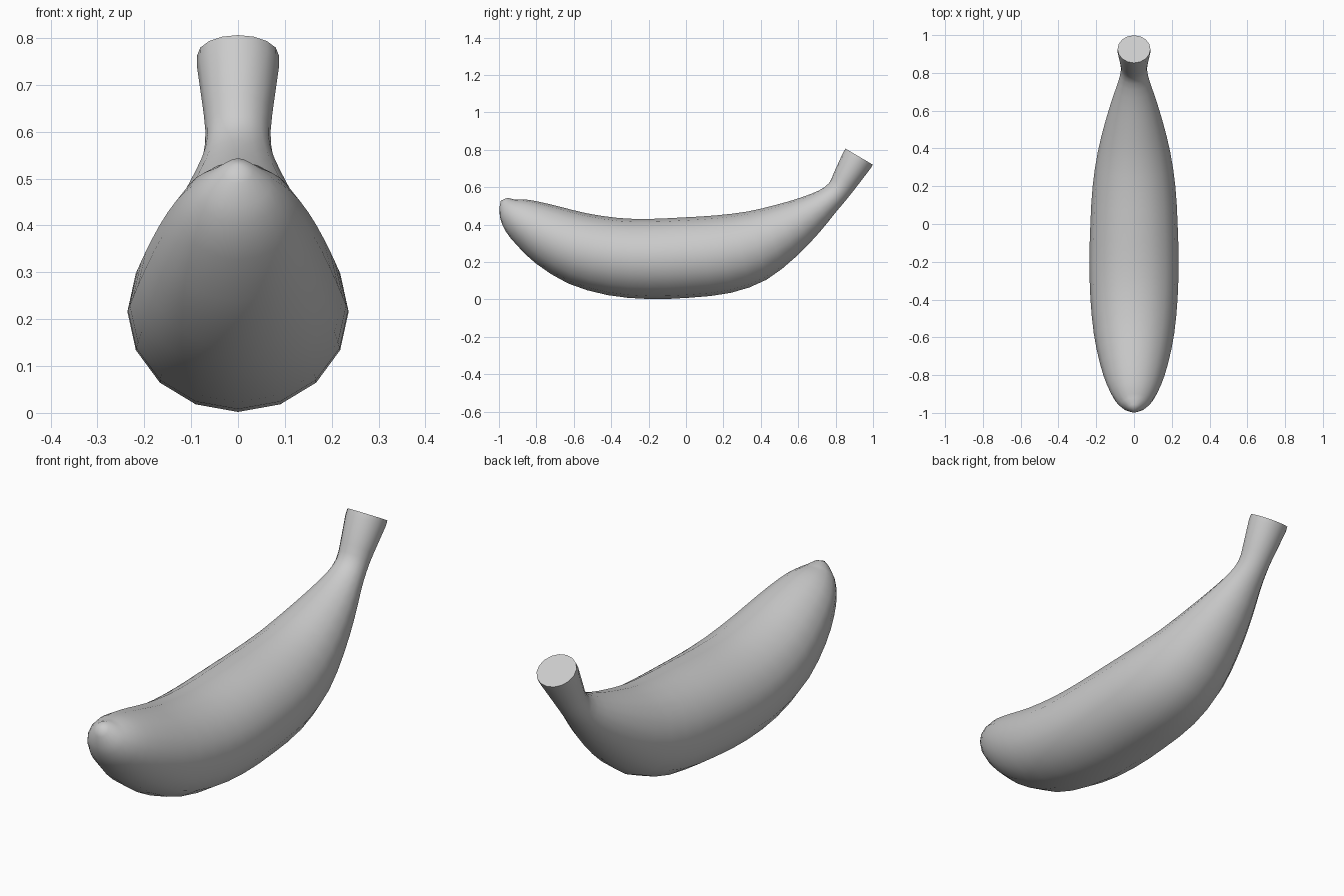
import bpy, bmesh, math
from mathutils import Vector

if "Cube" in bpy.data.objects:
    bpy.data.objects.remove(bpy.data.objects["Cube"])

SIDES = 16

# Cross-sections: top (y, z), bottom (y, z), half width
sections = [
    (-0.955, 0.543, -0.998, 0.490, 0.033),   # blossom nub
    (-0.920, 0.535, -0.995, 0.440, 0.070),
    (-0.870, 0.535, -0.965, 0.365, 0.108),
    (-0.800, 0.525, -0.900, 0.285, 0.144),
    (-0.680, 0.497, -0.800, 0.190, 0.180),
    (-0.530, 0.460, -0.630, 0.085, 0.213),
    (-0.360, 0.435, -0.420, 0.023, 0.231),
    (-0.200, 0.430, -0.200, 0.002, 0.236),   # belly
    (-0.020, 0.438, 0.020, 0.009, 0.231),
    (0.160, 0.449, 0.240, 0.035, 0.219),
    (0.330, 0.470, 0.430, 0.105, 0.192),
    (0.480, 0.505, 0.590, 0.230, 0.154),
    (0.610, 0.543, 0.715, 0.360, 0.115),
    (0.710, 0.582, 0.800, 0.465, 0.083),
    (0.765, 0.622, 0.855, 0.530, 0.070),     # neck of the stem
    (0.792, 0.680, 0.905, 0.593, 0.073),
    (0.840, 0.785, 0.987, 0.700, 0.088),
    (0.853, 0.806, 0.999, 0.720, 0.087),     # cut end
]


def catmull(p, q, r, s, t):
    return 0.5 * (2 * q + (r - p) * t + (2 * p - 5 * q + 4 * r - s) * t * t
                  + (3 * q - p - 3 * r + s) * t ** 3)


# Smooth the sections along the length (halfway sections added on the body)
rows = []
for i, sec in enumerate(sections):
    rows.append(sec)
    if 1 <= i < len(sections) - 3:
        quad = sections[i - 1:i + 3]
        rows.append(tuple(catmull(*vals, 0.5) for vals in zip(*quad)))

bm = bmesh.new()
rings = []
for ty, tz, by, bz, w in rows:
    top, bottom = Vector((0, ty, tz)), Vector((0, by, bz))
    mid, up = (top + bottom) / 2, (top - bottom) / 2
    ring = []
    for k in range(SIDES):
        a = 2 * math.pi * k / SIDES
        ring.append(bm.verts.new(mid + up * math.cos(a) + Vector((w * math.sin(a), 0, 0))))
    rings.append(ring)

# Skin between the sections
for a, b in zip(rings, rings[1:]):
    for k in range(SIDES):
        n = (k + 1) % SIDES
        bm.faces.new((a[k], a[n], b[n], b[k]))

# Rounded nub at the front, flat cut at the stem
pole = bm.verts.new((0, -0.99, 0.528))
for k in range(SIDES):
    bm.faces.new((pole, rings[0][(k + 1) % SIDES], rings[0][k]))
bm.faces.new(rings[-1])
bmesh.ops.recalc_face_normals(bm, faces=bm.faces)

mesh = bpy.data.meshes.new("banana")
bm.to_mesh(mesh)
bm.free()
banana = bpy.data.objects.new("banana", mesh)
bpy.context.collection.objects.link(banana)
bpy.context.view_layer.objects.active = banana
banana.select_set(True)
bpy.ops.object.shade_smooth_by_angle(angle=math.radians(50))
